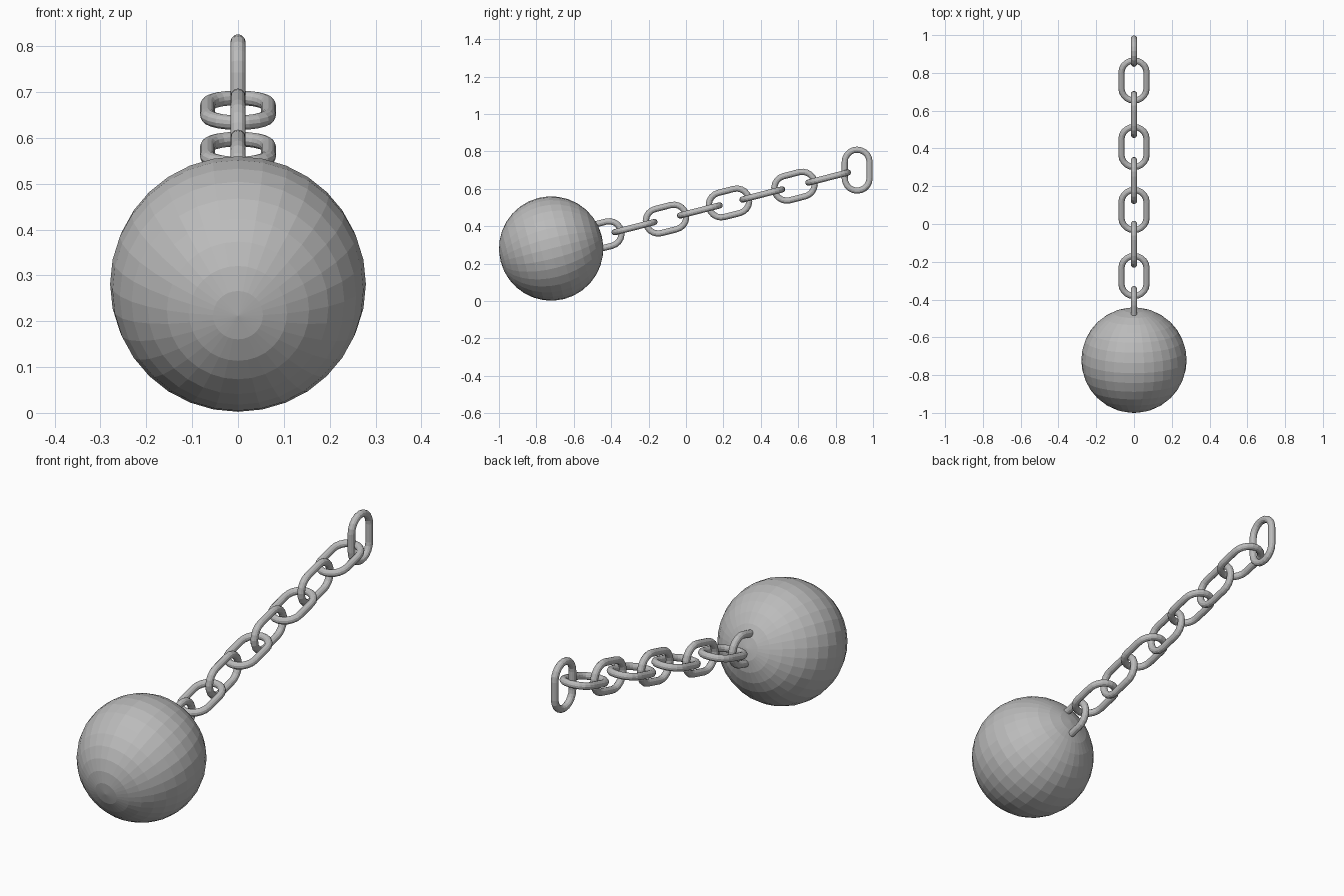
import bpy, math
from mathutils import Vector, Matrix

if "Cube" in bpy.data.objects:
    bpy.data.objects.remove(bpy.data.objects["Cube"])

TILT = math.atan(0.256)            # slope of the chain
CENTRE = Vector((0, -0.721, 0.281))

iron = bpy.data.materials.new("iron grey")
iron.diffuse_color = (0.5, 0.5, 0.5, 1)
iron.use_nodes = True
iron.node_tree.nodes["Principled BSDF"].inputs["Base Color"].default_value = iron.diffuse_color

# ball, poles aligned with the chain
bpy.ops.mesh.primitive_uv_sphere_add(segments=32, ring_count=16, radius=0.279,
                                     location=CENTRE,
                                     rotation=(TILT - math.pi / 2, 0, 0))
ball = bpy.context.object
ball.name = "ball"
ball.data.materials.append(iron)


def link(name, y, tilt, upright):
    """Rounded chain link, long axis along local y, flat in local xy."""
    half, bend, tube, arc, sides = 0.043, 0.0665, 0.0165, 10, 12
    verts, faces = [], []
    for end in (0, 1):
        for i in range(arc + 1):
            a = math.pi * (end + i / arc)
            out = Vector((math.cos(a), math.sin(a), 0))
            mid = Vector((0, half if end == 0 else -half, 0)) + out * bend
            for j in range(sides):
                b = 2 * math.pi * j / sides
                verts.append(mid + out * tube * math.cos(b) + Vector((0, 0, tube * math.sin(b))))
    n = len(verts) // sides
    for i in range(n):
        k = (i + 1) % n
        for j in range(sides):
            m = (j + 1) % sides
            faces.append((i * sides + j, k * sides + j, k * sides + m, i * sides + m))
    mesh = bpy.data.meshes.new(name)
    mesh.from_pydata(verts, [], faces)
    mesh.materials.append(iron)
    ob = bpy.data.objects.new(name, mesh)
    bpy.context.collection.objects.link(ob)
    pos = Vector((0, y, CENTRE.z + 0.256 * (y - CENTRE.y)))
    roll = Matrix.Rotation(math.pi / 2 if upright else 0, 4, 'Y')
    ob.matrix_world = Matrix.Translation(pos) @ Matrix.Rotation(tilt, 4, 'X') @ roll


# chain of alternating links, the first sunk into the ball
for i, y in enumerate((-0.453, -0.275, -0.107, 0.074, 0.23, 0.408, 0.58, 0.76)):
    link(f"chain_link_{i + 1}", y, TILT, i % 2 == 0)

# end link hangs straight up
link("end_link", 0.915, math.pi / 2, True)
